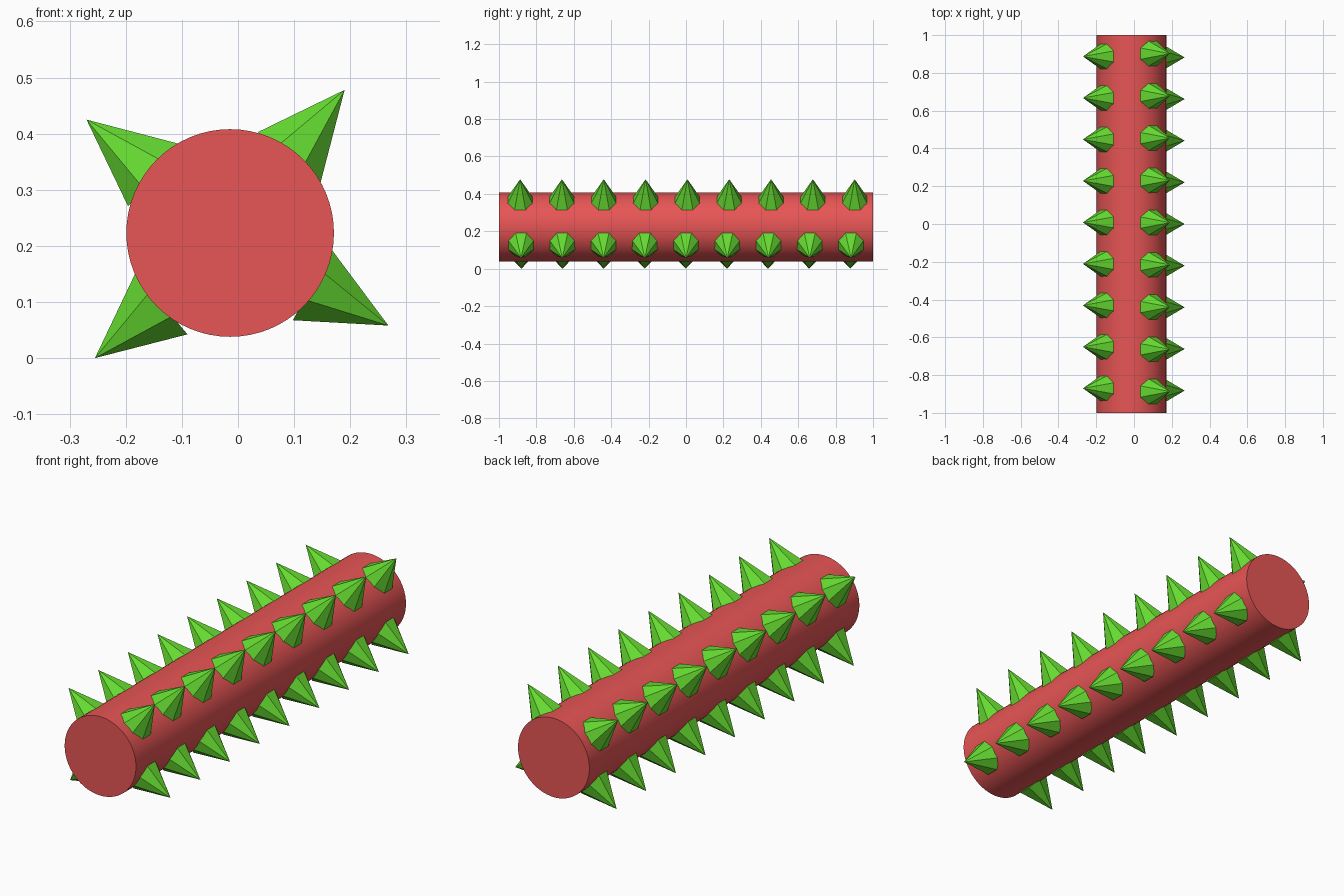
import bpy
from mathutils import Vector, Matrix

if "Cube" in bpy.data.objects:
    bpy.data.objects.remove(bpy.data.objects["Cube"])


def material(name, color):
    m = bpy.data.materials.new(name)
    m.diffuse_color = color
    m.use_nodes = True
    m.node_tree.nodes["Principled BSDF"].inputs["Base Color"].default_value = m.diffuse_color
    return m


red = material("red", (0.8, 0.09, 0.09, 1))
green = material("green", (0.13, 0.7, 0.03, 1))

# Round log lying along y
bpy.ops.mesh.primitive_cylinder_add(vertices=64, radius=0.185, depth=2,
                                    location=(-0.014, 0, 0.223),
                                    rotation=(1.5707963, 0, 0))
log = bpy.context.object
log.name = "log"
log.data.materials.append(red)
bpy.ops.object.shade_smooth_by_angle()


# Row of eight-sided spikes, base centre and tip given as (x, z)
def spike_row(name, base, tip, y_start, y_end, count=9):
    b, t = Vector((base[0], 0, base[1])), Vector((tip[0], 0, tip[1]))
    axis = (t - b).normalized()
    side = Vector((0, 1, 0))
    frame = Matrix((side, axis.cross(side), axis)).transposed().to_4x4()
    height = (t - b).length
    for i in range(count):
        y = y_start + (y_end - y_start) * i / (count - 1)
        bpy.ops.mesh.primitive_cone_add(vertices=8, radius1=0.078, radius2=0,
                                        depth=height)
        ob = bpy.context.object
        ob.name = f"{name}_{i + 1}"
        ob.data.materials.append(green)
        ob.matrix_world = (Matrix.Translation((b + t) / 2 + Vector((0, y, 0)))
                           @ frame @ Matrix.Rotation(0.3927, 4, 'Z'))


spike_row("upper_right_spike", (0.091, 0.357), (0.19, 0.478), -0.887, 0.902)
spike_row("upper_left_spike", (-0.150, 0.326), (-0.27, 0.425), -0.87, 0.887)
spike_row("lower_right_spike", (0.132, 0.131), (0.268, 0.058), -0.882, 0.882)
spike_row("lower_left_spike", (-0.136, 0.098), (-0.255, 0.0), -0.88, 0.878)
